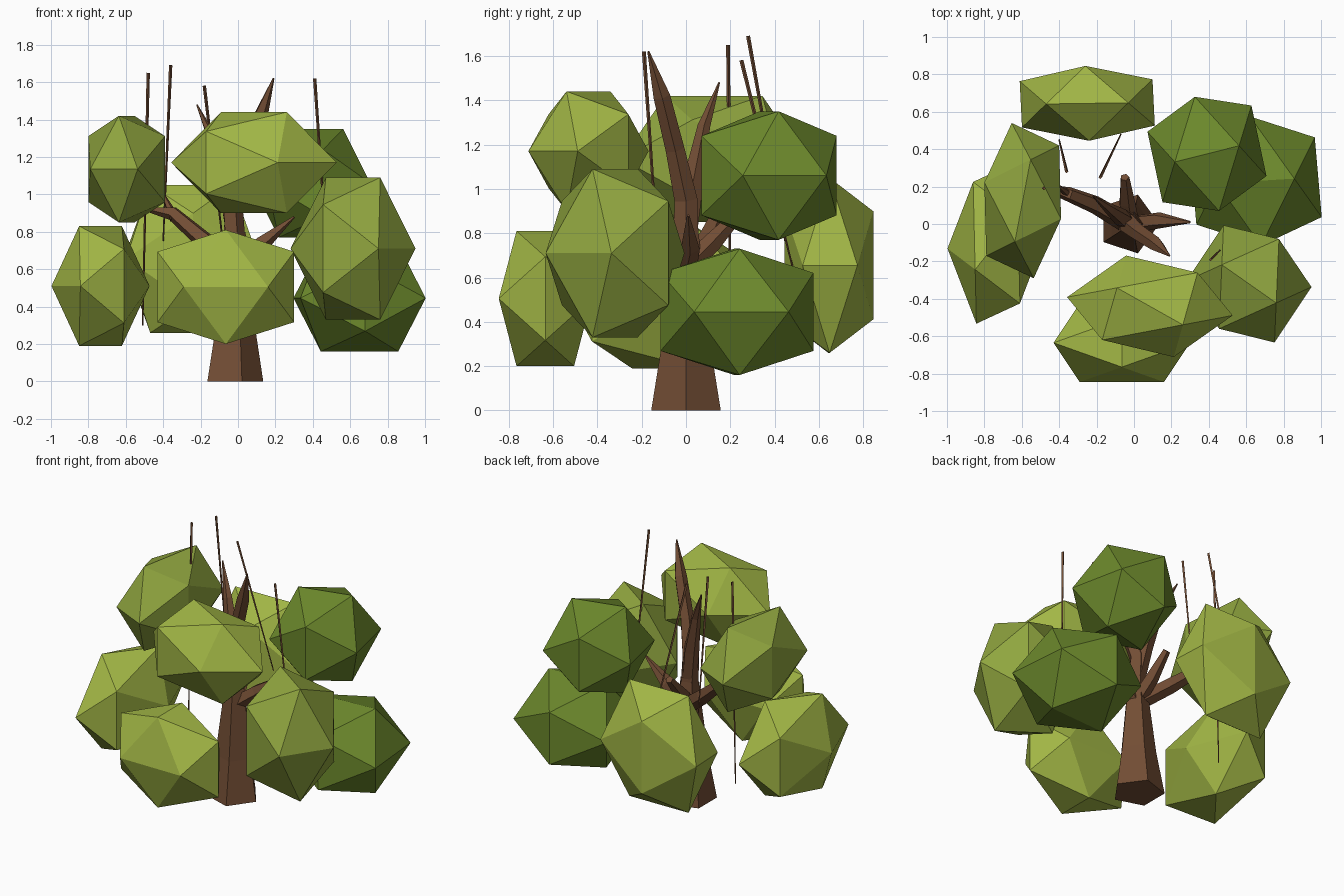
import bpy, bmesh
from math import cos, sin, tau
from mathutils import Vector

if "Cube" in bpy.data.objects:
    bpy.data.objects.remove(bpy.data.objects["Cube"])

PHI = (1 + 5 ** 0.5) / 2


def material(name, rgb):
    m = bpy.data.materials.new(name)
    m.diffuse_color = (*rgb, 1)
    m.use_nodes = True
    m.node_tree.nodes["Principled BSDF"].inputs["Base Color"].default_value = m.diffuse_color
    return m


bark = material("bark", (0.17, 0.075, 0.035))
light = material("light_leaf", (0.36, 0.47, 0.06))
mid = material("mid_leaf", (0.28, 0.38, 0.05))
dark = material("dark_leaf", (0.15, 0.25, 0.025))


def finish(name, bm, mat):
    bmesh.ops.recalc_face_normals(bm, faces=bm.faces)
    me = bpy.data.meshes.new(name)
    bm.to_mesh(me)
    bm.free()
    me.materials.append(mat)
    ob = bpy.data.objects.new(name, me)
    bpy.context.collection.objects.link(ob)


def leaf_clump(name, centre, u, v, h, mat):
    """Icosahedron stretched along horizontal axes u, v and height h."""
    c, u, v, w = Vector(centre), Vector((*u, 0)), Vector((*v, 0)), Vector((0, 0, h))
    bm = bmesh.new()
    for a in (-1, 1):
        for b in (-1 / PHI, 1 / PHI):
            bm.verts.new(c + u * a + w * b)
            bm.verts.new(c + v * a + u * b)
            bm.verts.new(c + w * a + v * b)
    bmesh.ops.convex_hull(bm, input=bm.verts)
    finish(name, bm, mat)


def limb(name, path, sides=5):
    """Tapered faceted tube through (x, y, z, radius) points."""
    bm = bmesh.new()
    pts = [Vector(p[:3]) for p in path]
    rings = []
    for i, p in enumerate(pts):
        d = (pts[min(i + 1, len(pts) - 1)] - pts[max(i - 1, 0)]).normalized()
        if i == 0 and p.z == 0:
            d = Vector((0, 0, 1))
        side = (Vector((1, 0, 0)) - d * d.x).normalized()
        other = d.cross(side)
        r = path[i][3]
        rings.append([bm.verts.new(p + (side * cos(tau * k / sides) + other * sin(tau * k / sides)) * r)
                      for k in range(sides)])
    for lo, hi in zip(rings, rings[1:]):
        for k in range(sides):
            n = (k + 1) % sides
            bm.faces.new((lo[k], lo[n], hi[n], hi[k]))
    bm.faces.new(rings[0])
    bm.faces.new(rings[-1])
    finish(name, bm, bark)


# Foliage clumps
leaf_clump("leaves_back", (-0.25, 0.645, 0.655), (-0.01, 0.2), (0.355, 0.005), 0.395, light)
leaf_clump("leaves_back_right_upper", (0.39, 0.375, 1.06), (-0.065, 0.305), (0.278, 0.07), 0.29, dark)
leaf_clump("leaves_right_lower", (0.65, 0.23, 0.445), (-0.03, 0.345), (0.335, 0.02), 0.285, dark)
leaf_clump("leaves_front_right", (0.615, -0.32, 0.71), (0.16, 0.24), (0.235, -0.165), 0.38, mid)
leaf_clump("leaves_front_upper", (0.085, -0.44, 1.17), (0.255, 0.18), (-0.285, 0.16), 0.27, light)
leaf_clump("leaves_front_lower", (-0.065, -0.635, 0.505), (0.365, 0), (0, 0.21), 0.305, light)
leaf_clump("leaves_left_upper", (-0.595, 0.125, 1.135), (0.205, -0.097), (0.068, 0.355), 0.285, mid)
leaf_clump("leaves_left_lower", (-0.735, -0.1, 0.51), (0.125, -0.325), (-0.185, -0.232), 0.32, light)

# Trunk and main branches
limb("trunk", [(-0.03, 0, 0, 0.165), (-0.025, 0, 0.28, 0.118), (-0.02, 0, 0.66, 0.075), (-0.02, 0, 0.8, 0.06)])
limb("branch_tall", [(-0.02, 0, 0.74, 0.06), (-0.03, 0, 0.95, 0.055), (0.03, -0.05, 1.18, 0.045),
                     (0.12, -0.11, 1.42, 0.04), (0.19, -0.17, 1.62, 0.005)])
limb("branch_back_tall", [(-0.02, 0, 0.78, 0.05), (-0.06, 0.03, 1.02, 0.05), (-0.13, 0.08, 1.28, 0.03),
                          (-0.22, 0.15, 1.48, 0.004)])
limb("branch_left", [(-0.03, 0, 0.64, 0.055), (-0.2, 0.1, 0.77, 0.05), (-0.35, 0.16, 0.9, 0.04),
                     (-0.49, 0.2, 0.92, 0.012)])
limb("branch_left_fork", [(-0.34, 0.15, 0.87, 0.03), (-0.4, 0.2, 1.0, 0.008)])
limb("branch_right", [(-0.01, 0, 0.63, 0.05), (0.13, 0.02, 0.74, 0.045), (0.3, 0.01, 0.88, 0.006)])
limb("branch_back", [(-0.02, 0, 0.64, 0.05), (-0.04, 0.12, 0.76, 0.045), (-0.05, 0.25, 0.9, 0.025)])

# Thin upright twigs
twigs = [((-0.51, 0.2, 0.3), (-0.48, 0.19, 1.65)), ((-0.4, 0.45, 0.75), (-0.36, 0.28, 1.69)),
         ((-0.07, 0.48, 0.65), (-0.18, 0.25, 1.58)), ((0.48, -0.12, 0.6), (0.41, -0.19, 1.62))]
for i, (base, tip) in enumerate(twigs):
    limb(f"twig_{i + 1}", [(*base, 0.004), (*tip, 0.009)], 4)
